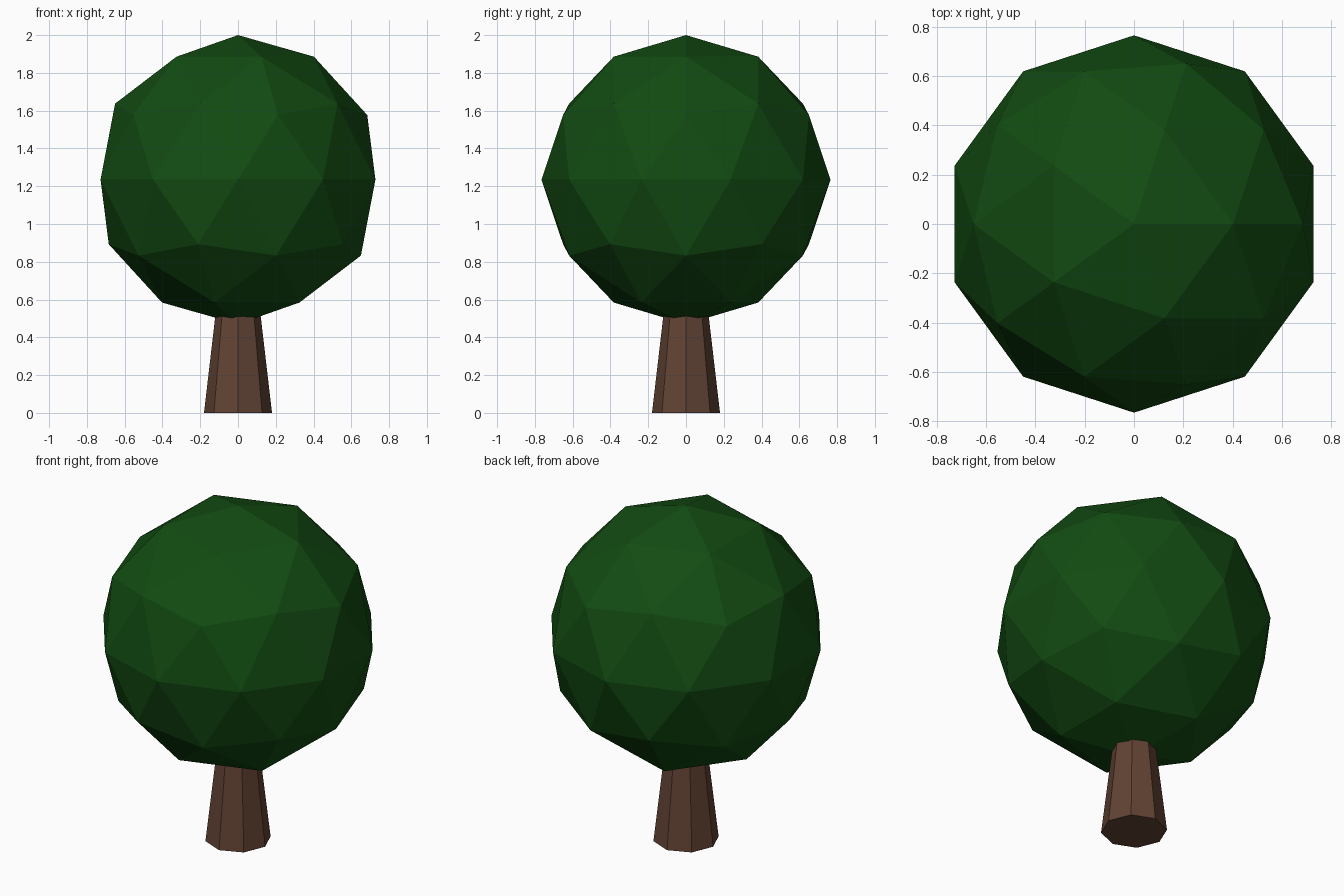
import bpy

if "Cube" in bpy.data.objects:
    bpy.data.objects.remove(bpy.data.objects["Cube"])


def material(name, rgb):
    m = bpy.data.materials.new(name)
    m.diffuse_color = (*rgb, 1.0)
    m.use_nodes = True
    m.node_tree.nodes["Principled BSDF"].inputs["Base Color"].default_value = m.diffuse_color
    return m


def finish(name, mat):
    obj = bpy.context.object
    obj.name = name
    obj.data.materials.append(mat)
    return obj


bark = material("bark brown", (0.12, 0.056, 0.034))
leaf = material("leaf green", (0.006, 0.07, 0.006))

# Tapered eight-sided trunk, its top hidden inside the crown
H = 0.6
bpy.ops.mesh.primitive_cone_add(vertices=8, radius1=0.18, radius2=0.11,
                                depth=H, location=(0, 0, H / 2))
finish("trunk", bark)

# Faceted round crown
R = 0.765
bpy.ops.mesh.primitive_ico_sphere_add(subdivisions=2, radius=R,
                                      location=(0, 0, 2 - R))
finish("crown", leaf)
